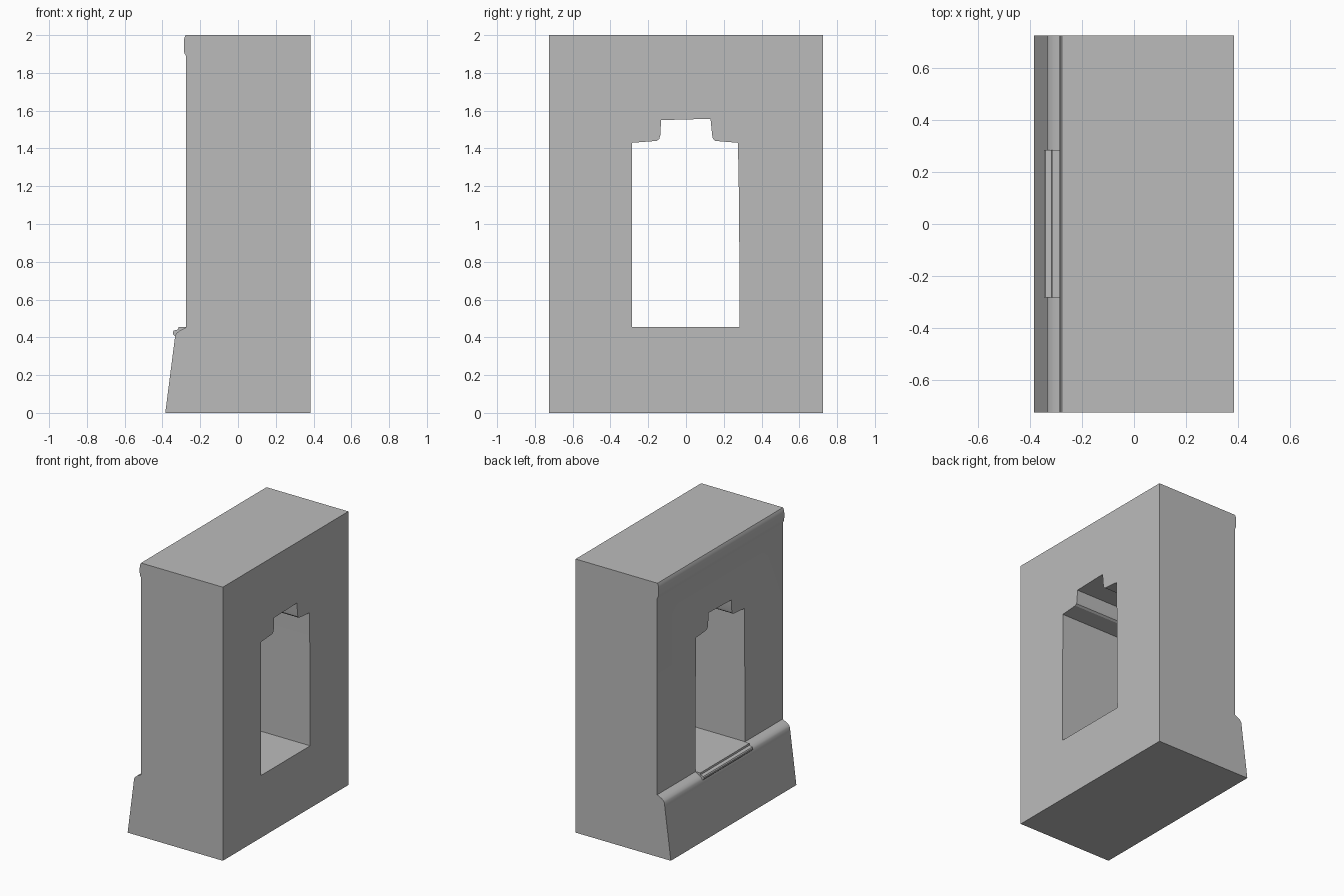
import bpy, bmesh
from mathutils import Vector

if "Cube" in bpy.data.objects:
    bpy.data.objects.remove(bpy.data.objects["Cube"])

stone = bpy.data.materials.new("grey_stone")
stone.diffuse_color = (0.5, 0.5, 0.5, 1)
stone.use_nodes = True
stone.node_tree.nodes["Principled BSDF"].inputs["Base Color"].default_value = stone.diffuse_color


def prism(name, profile, a, b, place):
    """Extrude a 2D profile from a to b; place maps (u, v, depth) to xyz."""
    bm = bmesh.new()
    ends = [[bm.verts.new(place(u, v, d)) for u, v in profile] for d in (a, b)]
    n = len(profile)
    bm.faces.new(ends[0])
    bm.faces.new(ends[1][::-1])
    for i in range(n):
        j = (i + 1) % n
        bm.faces.new((ends[0][i], ends[1][i], ends[1][j], ends[0][j]))
    bmesh.ops.recalc_face_normals(bm, faces=bm.faces)
    mesh = bpy.data.meshes.new(name)
    bm.to_mesh(mesh)
    bm.free()
    mesh.materials.append(stone)
    ob = bpy.data.objects.new(name, mesh)
    bpy.context.collection.objects.link(ob)
    return ob


def along_y(u, v, d):
    return Vector((u, d, v))


def along_x(u, v, d):
    return Vector((d, u, v))


# wall section: battered base, rounded ledge and small bead at the top
wall = prism("window_wall", [
    (0.385, 0), (0.385, 2), (-0.277, 2), (-0.284, 1.985), (-0.287, 1.965),
    (-0.287, 1.925), (-0.284, 1.905), (-0.275, 1.888), (-0.275, 0.453),
    (-0.29, 0.445), (-0.31, 0.435), (-0.325, 0.422), (-0.332, 0.41),
    (-0.335, 0.39), (-0.385, 0)], -0.725, 0.725, along_y)

# window opening with a stepped head
cutter = prism("opening_cutter", [
    (-0.287, 0.455), (0.284, 0.455), (0.281, 1.1), (0.275, 1.43),
    (0.155, 1.44), (0.142, 1.452), (0.138, 1.475), (0.13, 1.557),
    (-0.132, 1.55), (-0.136, 1.47), (-0.142, 1.45), (-0.155, 1.44),
    (-0.285, 1.43)], -0.6, 0.6, along_x)
cutter.hide_render = True
mod = wall.modifiers.new("opening", 'BOOLEAN')
mod.operation = 'DIFFERENCE'
mod.solver = 'EXACT'
mod.object = cutter
bpy.context.view_layer.objects.active = wall
bpy.ops.object.modifier_apply(modifier=mod.name)
bpy.data.objects.remove(cutter)

# stepped window sill lying on the ledge
sill = prism("window_sill", [
    (-0.27, 0.455), (-0.315, 0.455), (-0.317, 0.442), (-0.34, 0.436),
    (-0.345, 0.428), (-0.343, 0.416), (-0.332, 0.405), (-0.27, 0.42)],
    -0.283, 0.285, along_y)

# smooth the rounded mouldings, keep corners crisp
for ob in (wall, sill):
    bpy.ops.object.select_all(action='DESELECT')
    ob.select_set(True)
    bpy.context.view_layer.objects.active = ob
    bpy.ops.object.shade_smooth_by_angle()
